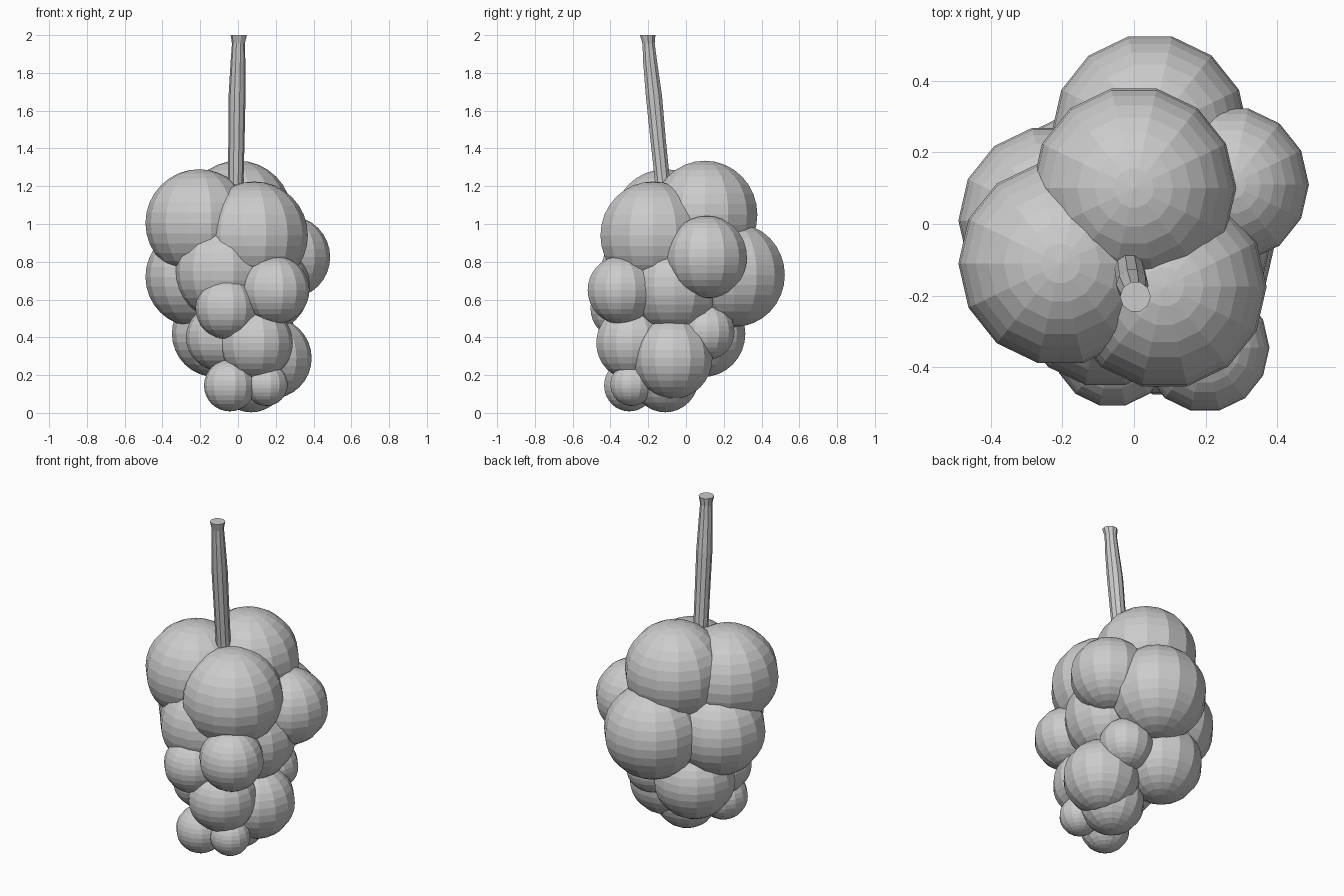
import bpy, bmesh, math
from mathutils import Matrix

if "Cube" in bpy.data.objects:
    bpy.data.objects.remove(bpy.data.objects["Cube"])

def finish(bm, name):
    bmesh.ops.recalc_face_normals(bm, faces=bm.faces)
    mesh = bpy.data.meshes.new(name)
    bm.to_mesh(mesh)
    bm.free()
    obj = bpy.data.objects.new(name, mesh)
    bpy.context.collection.objects.link(obj)
    return obj

def berry(name, x, y, z, r):
    bm = bmesh.new()
    # quarter turn puts the facet corners on the x axis
    bmesh.ops.create_uvsphere(bm, u_segments=14, v_segments=16, radius=r,
                              matrix=Matrix.Rotation(math.pi / 2, 4, 'Z'))
    obj = finish(bm, name)
    obj.location = (x, y, z)

# Berries by tier: x, y, z, radius
tiers = {
    "top_berry": [(0, 0.1, 1.05, 0.285), (-0.205, -0.11, 1.005, 0.285),
                  (0.085, -0.175, 0.94, 0.285)],
    "middle_berry": [(0.27, 0.11, 0.825, 0.218), (0.045, 0.255, 0.73, 0.275),
                     (-0.225, 0.01, 0.72, 0.265), (-0.08, -0.2, 0.75, 0.255),
                     (0.13, -0.06, 0.67, 0.25)],
    "small_berry": [(-0.06, -0.345, 0.555, 0.165), (0.198, -0.345, 0.65, 0.18)],
    "lower_berry": [(0.175, -0.07, 0.29, 0.215), (0.095, -0.285, 0.37, 0.195),
                    (-0.12, 0.09, 0.42, 0.23), (0.15, 0.11, 0.43, 0.15),
                    (-0.1, -0.19, 0.4, 0.175)],
    "bottom_berry": [(-0.043, -0.3, 0.145, 0.137), (0.15, -0.29, 0.15, 0.113),
                     (0.07, -0.11, 0.185, 0.182)],
}
for name, spots in tiers.items():
    for i, spot in enumerate(spots):
        berry(f"{name}_{i + 1}", *spot)

# Stem: leaning ten-sided loft, x, y, z, radius
path = [(-0.012, -0.115, 1.12, 0.042), (-0.012, -0.127, 1.25, 0.042),
        (-0.008, -0.148, 1.45, 0.043), (-0.005, -0.17, 1.68, 0.045),
        (0.0, -0.19, 1.86, 0.039), (0.002, -0.198, 1.955, 0.034),
        (0.004, -0.203, 2.0, 0.043)]
SIDES = 10
bm = bmesh.new()
rings = [[bm.verts.new((x + r * math.cos(2 * math.pi * k / SIDES),
                        y + r * math.sin(2 * math.pi * k / SIDES), z))
          for k in range(SIDES)] for x, y, z, r in path]
for a, b in zip(rings, rings[1:]):
    for k in range(SIDES):
        n = (k + 1) % SIDES
        bm.faces.new((a[k], a[n], b[n], b[k]))
bm.faces.new(rings[0])
bm.faces.new(rings[-1])
finish(bm, "stem")
